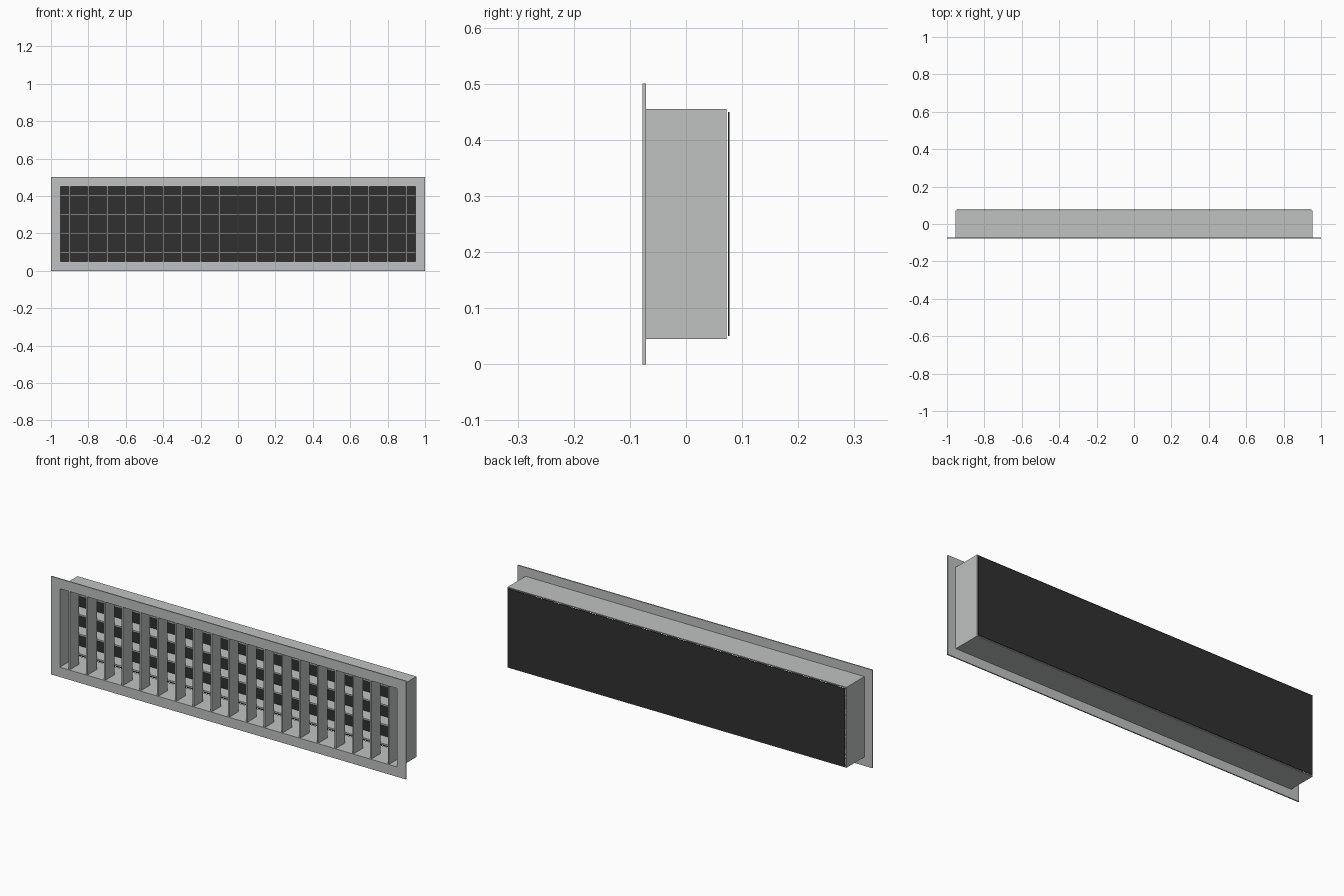
import bpy, bmesh
from mathutils import Matrix, Vector

if "Cube" in bpy.data.objects:
    bpy.data.objects.remove(bpy.data.objects["Cube"])


def material(name, rgb):
    m = bpy.data.materials.new(name)
    m.diffuse_color = (*rgb, 1)
    m.use_nodes = True
    m.node_tree.nodes["Principled BSDF"].inputs["Base Color"].default_value = m.diffuse_color
    return m


METAL = material("light grey metal", (0.52, 0.54, 0.53))
BLACK = material("black backing", (0.03, 0.03, 0.03))


def finish(bm, name, mat):
    bmesh.ops.recalc_face_normals(bm, faces=bm.faces)
    me = bpy.data.meshes.new(name)
    bm.to_mesh(me)
    bm.free()
    me.materials.append(mat)
    ob = bpy.data.objects.new(name, me)
    bpy.context.collection.objects.link(ob)
    return ob


def add_box(bm, lo, hi):
    lo, hi = Vector(lo), Vector(hi)
    mtx = Matrix.Translation((lo + hi) / 2) @ Matrix.Diagonal((*(hi - lo), 1))
    bmesh.ops.create_cube(bm, size=1, matrix=mtx)


def box(name, lo, hi, mat):
    bm = bmesh.new()
    add_box(bm, lo, hi)
    return finish(bm, name, mat)


def ring(name, outer, inner, y0, y1, mat):
    """Rectangular tube: outer/inner are (half width, half height) about z = 0.25."""
    bm = bmesh.new()
    loops = []
    for (w, h), y in ((outer, y0), (outer, y1), (inner, y1), (inner, y0)):
        loops.append([bm.verts.new((sx * w, y, 0.25 + sz * h))
                      for sx, sz in ((-1, -1), (1, -1), (1, 1), (-1, 1))])
    for i in range(4):
        a, b = loops[i], loops[(i + 1) % 4]
        for j in range(4):
            k = (j + 1) % 4
            bm.faces.new((a[j], a[k], b[k], b[j]))
    return finish(bm, name, mat)


# Front flange and the duct sleeve behind it
ring("front_flange", (1.0, 0.25), (0.95, 0.20), -0.0775, -0.0715, METAL)
ring("duct_sleeve", (0.955, 0.205), (0.95, 0.20), -0.0715, 0.0725, METAL)

# Vertical blades in the front half
T = 0.004
for i in range(19):
    x = -0.9 + 0.1 * i
    box(f"vertical_blade_{i + 1}", (x - T, -0.074, 0.05), (x + T, 0.0, 0.45), METAL)

# Horizontal blades in the rear half
for i in range(4):
    z = 0.1 + 0.1 * i
    box(f"horizontal_blade_{i + 1}", (-0.95, 0.001, z - T), (0.95, 0.071, z + T), METAL)

# Black backing sheet just behind the sleeve
box("backing_sheet", (-0.95, 0.0750, 0.05), (0.95, 0.0775, 0.45), BLACK)
